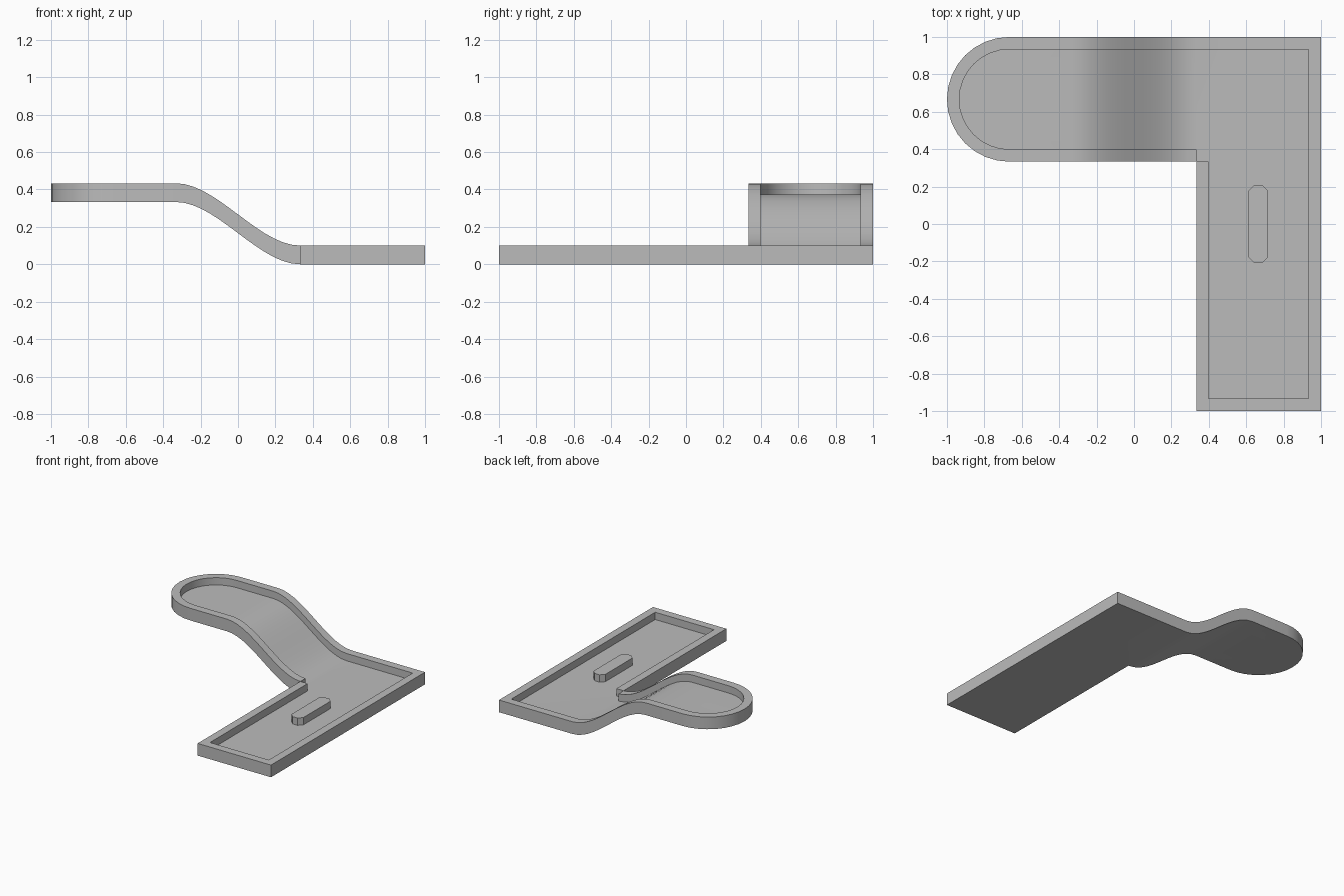
import bpy
import bmesh
from math import pi, cos, sin, radians

cube = bpy.data.objects.get("Cube")
if cube:
    bpy.data.objects.remove(cube, do_unlink=True)

THIRD = 1 / 3          # half the track width, and the rise of the ramp
RIM = 0.066            # rim thickness
FLOOR, TOP = 0.04, 0.1
ARC_STEPS, RAMP_STEPS = 16, 14
PAD = (-2 * THIRD, 2 * THIRD)

grey = bpy.data.materials.new("plain grey")
grey.use_nodes = True
grey.diffuse_color = (0.5, 0.5, 0.5, 1)
grey.node_tree.nodes["Principled BSDF"].inputs["Base Color"].default_value = (0.5, 0.5, 0.5, 1)


def finish(bm, name):
    """Turn the bmesh into a shaded object."""
    bmesh.ops.recalc_face_normals(bm, faces=bm.faces)
    mesh = bpy.data.meshes.new(name)
    bm.to_mesh(mesh)
    bm.free()
    mesh.materials.append(grey)
    obj = bpy.data.objects.new(name, mesh)
    bpy.context.collection.objects.link(obj)
    bpy.ops.object.select_all(action='DESELECT')
    obj.select_set(True)
    bpy.context.view_layer.objects.active = obj
    bpy.ops.object.shade_smooth_by_angle(angle=radians(30))
    return obj


def add_face(bm, points):
    return bm.faces.new([bm.verts.new((x, y, 0)) for x, y in points])


def extrude(bm, faces, height):
    """Extrude faces vertically and return the moved faces."""
    geom = bmesh.ops.extrude_face_region(bm, geom=faces)["geom"]
    verts = [g for g in geom if isinstance(g, bmesh.types.BMVert)]
    bmesh.ops.translate(bm, verts=verts, vec=(0, 0, height))
    return [g for g in geom if isinstance(g, bmesh.types.BMFace)]


def ramp_height(x):
    t = min(max((x + THIRD) / (2 * THIRD), 0), 1)
    return THIRD * (1 - t * t * (3 - 2 * t))


def arc_point(i, radius):
    a = -pi / 2 - pi * i / ARC_STEPS
    return (PAD[0] + radius * cos(a), PAD[1] + radius * sin(a))


# Matching outer and inner outlines of the rim
ramp_x = [THIRD - 2 * THIRD * i / RAMP_STEPS for i in range(RAMP_STEPS + 1)]
front = [((x, THIRD), (x, THIRD + RIM)) for x in ramp_x]
bend = [(arc_point(i, THIRD), arc_point(i, THIRD - RIM)) for i in range(ARC_STEPS + 1)]
back = [((x, 1), (x, 1 - RIM)) for x in reversed(ramp_x)]
lane = [((1, 1), (1 - RIM, 1 - RIM)),
        ((1, -1), (1 - RIM, RIM - 1)),
        ((THIRD, -1), (THIRD + RIM, RIM - 1)),
        ((THIRD, THIRD), (THIRD + RIM, THIRD))]
pairs = front + bend + back + lane

bm = bmesh.new()
# Rim strip
for (o1, i1), (o2, i2) in zip(pairs, pairs[1:]):
    add_face(bm, [o1, o2, i2, i1])
rim_count = len(bm.faces)

# Ramp floor
for k in range(RAMP_STEPS):
    add_face(bm, [front[k][1], front[k + 1][1], back[-2 - k][1], back[-1 - k][1]])

# Lane floor
add_face(bm, [back[-1][1]] + [p[1] for p in lane] + [front[0][0], front[0][1]])

# Raised pad floor, split around the cup
cup = [(PAD[0] + 0.046 * cos(pi / 8 + k * pi / 4),
        PAD[1] + 0.046 * sin(pi / 8 + k * pi / 4)) for k in range(8)]
edge = [front[-1][1]] + [p[1] for p in bend] + [back[0][1]]
mid = len(edge) // 2
add_face(bm, edge[:mid + 1] + cup[4:] + cup[:1])
add_face(bm, edge[mid:] + edge[:1] + cup[:5])
add_face(bm, cup)
bmesh.ops.remove_doubles(bm, verts=bm.verts, dist=0.0005)
bmesh.ops.recalc_face_normals(bm, faces=bm.faces)

# Base slab, then raised rim and sunken cup
tops = extrude(bm, bm.faces[:], FLOOR)


def is_cup(f):
    c = f.calc_center_median()
    return len(f.verts) == 8 and abs(c.x - PAD[0]) < 0.01 and abs(c.y - PAD[1]) < 0.01


def is_rim(f):
    """Rim faces hold at least two corners on the outer outline."""
    outer = {(round(o[0], 3), round(o[1], 3)) for o, _ in pairs}
    return sum((round(v.co.x, 3), round(v.co.y, 3)) in outer for v in f.verts) > 1


cup_faces = [f for f in tops if is_cup(f)]
rim_faces = [f for f in tops if is_rim(f)]
extrude(bm, cup_faces, -0.03)
extrude(bm, rim_faces, TOP - FLOOR)

# Merge each outer wall into one face from bottom to top
bm.normal_update()
seams = [e for e in bm.edges
         if all(abs(v.co.z - FLOOR) < 0.001 for v in e.verts)
         and len(e.link_faces) == 2
         and all(abs(f.normal.z) < 0.1 for f in e.link_faces)]
bmesh.ops.dissolve_edges(bm, edges=seams, use_verts=False)

# Lift the track along the ramp
for v in bm.verts:
    v.co.z += ramp_height(v.co.x)
finish(bm, "track")

# Bumper with chamfered ends
bm = bmesh.new()
r = 0.0535 / cos(pi / 8)
ends = []
for k in range(8):
    a = pi / 8 + k * pi / 4
    shift = 0.154 if sin(a) > 0 else -0.154
    ends.append((2 * THIRD - 0.003 + r * cos(a), shift + r * sin(a)))
extrude(bm, [add_face(bm, ends)], TOP - FLOOR + 0.01)
bmesh.ops.translate(bm, verts=bm.verts, vec=(0, 0, FLOOR - 0.01))
finish(bm, "bumper")
